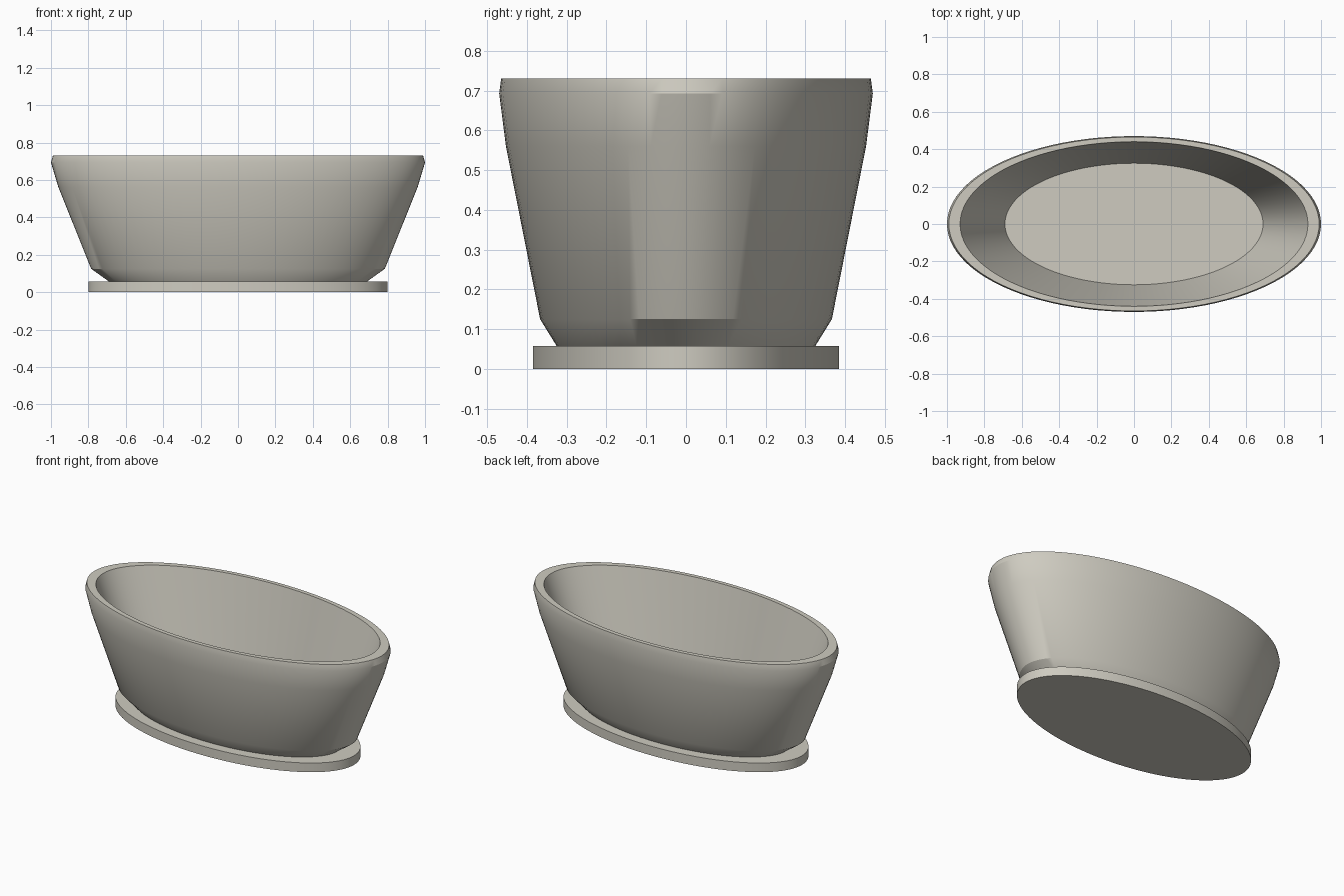
import bpy, bmesh, math

cube = bpy.data.objects.get("Cube")
if cube:
    bpy.data.objects.remove(cube, do_unlink=True)

SIDES = 96

glaze = bpy.data.materials.new("warm_grey_ceramic")
glaze.use_nodes = True
colour = (0.62, 0.6, 0.53, 1)
glaze.diffuse_color = colour
glaze.node_tree.nodes["Principled BSDF"].inputs["Base Color"].default_value = colour


def oval_loft(name, rings):
    """Skin a stack of ovals (half length, half width, height), capping both ends."""
    bm = bmesh.new()
    loops = []
    for rx, ry, z in rings:
        angles = [math.tau * i / SIDES for i in range(SIDES)]
        loops.append([bm.verts.new((rx * math.cos(a), ry * math.sin(a), z)) for a in angles])
    for low, high in zip(loops, loops[1:]):
        for i in range(SIDES):
            j = (i + 1) % SIDES
            bm.faces.new((low[i], low[j], high[j], high[i]))
    bm.faces.new(loops[0][::-1])
    bm.faces.new(loops[-1])
    mesh = bpy.data.meshes.new(name)
    bm.to_mesh(mesh)
    bm.free()
    mesh.materials.append(glaze)
    obj = bpy.data.objects.new(name, mesh)
    bpy.context.collection.objects.link(obj)
    bpy.ops.object.select_all(action="DESELECT")
    obj.select_set(True)
    bpy.context.view_layer.objects.active = obj
    bpy.ops.object.shade_smooth_by_angle(angle=math.radians(30))
    return obj


# Flat oval plinth
oval_loft("plinth", [(0.8, 0.385, 0), (0.8, 0.385, 0.057)])

# Flared basin: chamfered foot, outer wall, rim, inner wall and floor
oval_loft("basin", [
    (0.69, 0.325, 0.057),
    (0.785, 0.367, 0.125),
    (0.96, 0.453, 0.56),
    (1.0, 0.47, 0.693),
    (0.99, 0.465, 0.73),
    (0.93, 0.44, 0.73),
    (0.69, 0.325, 0.11),
])
